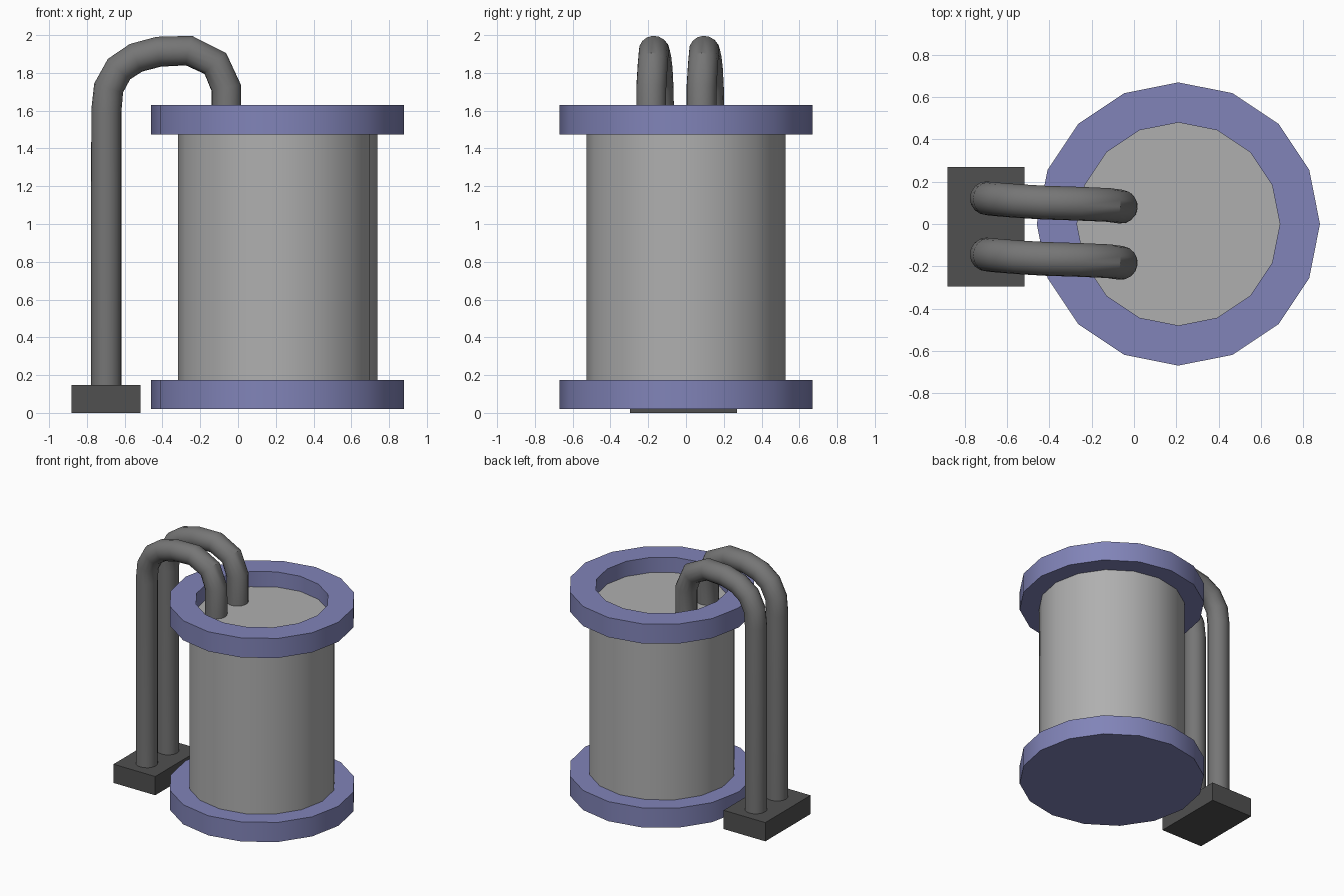
import bpy, bmesh, math

if "Cube" in bpy.data.objects:
    bpy.data.objects.remove(bpy.data.objects["Cube"])

TANK_X = 0.21
SIDES = 16


def material(name, rgb):
    m = bpy.data.materials.new(name)
    m.diffuse_color = (*rgb, 1)
    m.use_nodes = True
    m.node_tree.nodes["Principled BSDF"].inputs["Base Color"].default_value = m.diffuse_color
    return m


BLUE = material("blue_paint", (0.22, 0.23, 0.48))
STEEL = material("steel", (0.43, 0.43, 0.43))
PIPE = material("pipe_grey", (0.18, 0.18, 0.18))
DARK = material("dark_grey", (0.08, 0.08, 0.08))


def smooth(obj):
    bpy.ops.object.select_all(action='DESELECT')
    obj.select_set(True)
    bpy.context.view_layer.objects.active = obj
    bpy.ops.object.shade_smooth_by_angle(angle=math.radians(35))


def disc(name, radius, z0, z1, mat):
    bpy.ops.mesh.primitive_cylinder_add(
        vertices=SIDES, radius=radius, depth=z1 - z0,
        location=(TANK_X, 0, (z0 + z1) / 2), rotation=(0, 0, math.pi / 2))
    obj = bpy.context.object
    obj.name = name
    obj.data.materials.append(mat)
    smooth(obj)
    return obj


def ring(name, outer, inner, z0, z1, mat):
    bm = bmesh.new()
    profile = [(inner, z0), (outer, z0), (outer, z1), (inner, z1)]
    cols = []
    for i in range(SIDES):
        a = 2 * math.pi * i / SIDES
        cols.append([bm.verts.new((r * math.cos(a), r * math.sin(a), z)) for r, z in profile])
    for i in range(SIDES):
        c, n = cols[i], cols[(i + 1) % SIDES]
        for j in range(4):
            k = (j + 1) % 4
            bm.faces.new((c[j], n[j], n[k], c[k]))
    bmesh.ops.recalc_face_normals(bm, faces=bm.faces)
    mesh = bpy.data.meshes.new(name)
    bm.to_mesh(mesh)
    bm.free()
    obj = bpy.data.objects.new(name, mesh)
    obj.location.x = TANK_X
    bpy.context.collection.objects.link(obj)
    mesh.materials.append(mat)
    smooth(obj)


def pipe(name, points, radius, mat):
    cu = bpy.data.curves.new(name, 'CURVE')
    cu.dimensions = '3D'
    cu.bevel_depth = radius
    cu.bevel_resolution = 6
    cu.use_fill_caps = True
    sp = cu.splines.new('POLY')
    sp.points.add(len(points) - 1)
    for p, co in zip(sp.points, points):
        p.co = (*co, 1)
    sp.use_smooth = True
    obj = bpy.data.objects.new(name, cu)
    bpy.context.collection.objects.link(obj)
    cu.materials.append(mat)
    bpy.ops.object.select_all(action='DESELECT')
    obj.select_set(True)
    bpy.context.view_layer.objects.active = obj
    bpy.ops.object.convert(target='MESH')
    smooth(bpy.context.object)


# Tank: base flange, body with recessed lid, open top flange
disc("bottom_flange", 0.67, 0.02, 0.175, BLUE)
disc("tank_body", 0.528, 0.1, 1.51, STEEL)
ring("top_flange", 0.67, 0.48, 1.475, 1.63, BLUE)

# Pair of bent pipes from the block up and over into the lid
path = [(-0.697, 0.122, 0.08), (-0.697, 0.122, 1.6), (-0.685, 0.12, 1.72),
        (-0.63, 0.115, 1.82), (-0.54, 0.108, 1.88), (-0.42, 0.101, 1.912),
        (-0.26, 0.096, 1.918), (-0.12, 0.09, 1.85), (-0.062, 0.082, 1.72),
        (-0.062, 0.082, 1.46)]
for i, dy in enumerate((0, -0.266)):
    pipe(f"pipe_{i + 1}", [(x, y + dy, z) for x, y, z in path], 0.08, PIPE)

# Block the pipes stand on
bpy.ops.mesh.primitive_cube_add(size=1, location=(-0.70, -0.013, 0.074))
block = bpy.context.object
block.name = "pipe_base"
block.scale = (0.365, 0.565, 0.148)
block.data.materials.append(DARK)
bpy.ops.object.transform_apply(location=False, rotation=False, scale=True)
